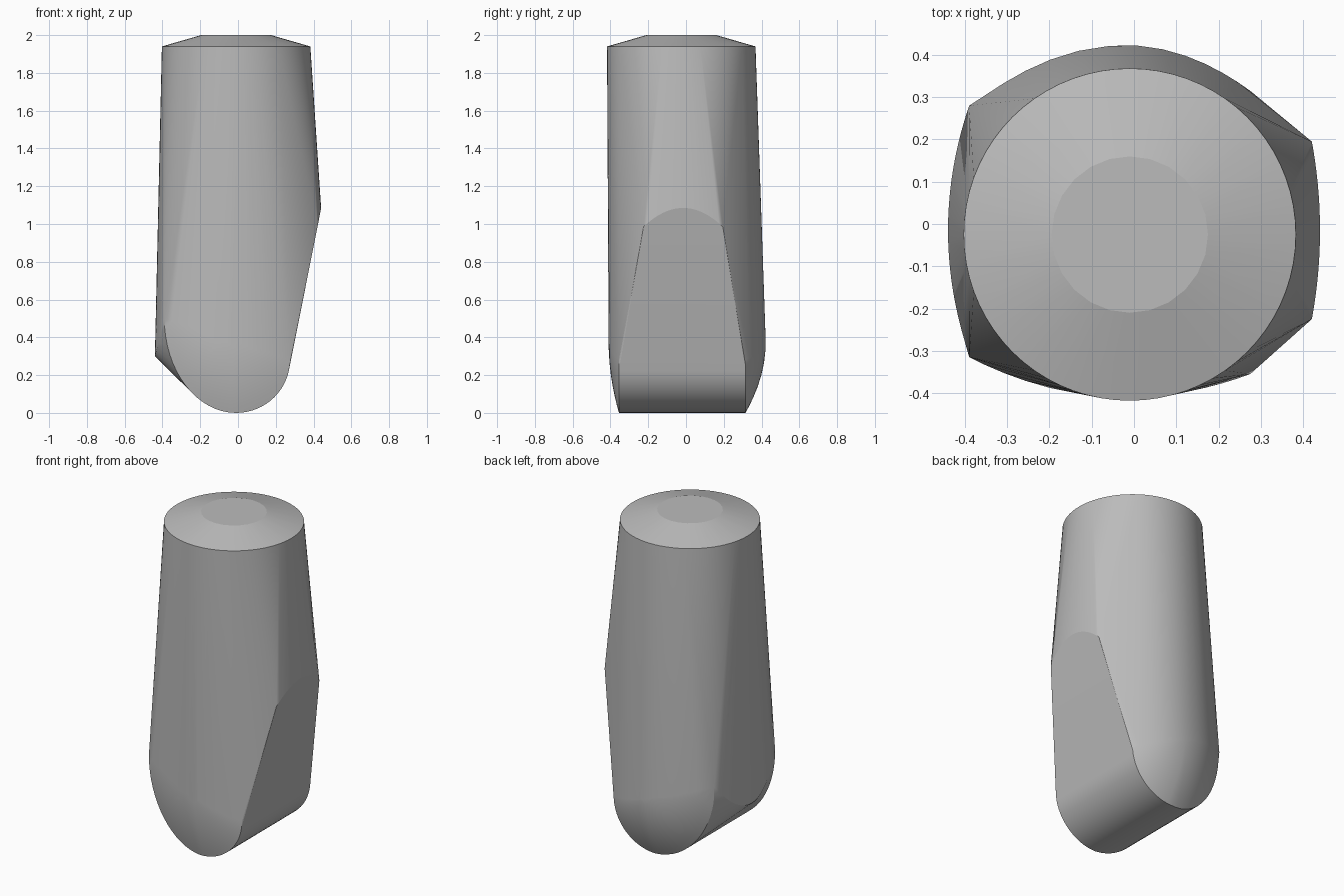
import bpy
import bmesh
from math import sin, cos, pi, radians

cube = bpy.data.objects.get("Cube")
if cube:
    bpy.data.objects.remove(cube, do_unlink=True)

CX, CY = -0.01, -0.025
points = []


def ring(radius, z, count):
    for i in range(count):
        a = 2 * pi * i / count
        points.append((CX + radius * cos(a), CY + radius * sin(a), z))


def keel(a):
    """Rounded lower outline; a runs from the left end (pi) to the right end (2 pi)."""
    if cos(a) < 0:
        return CX + 0.38 * cos(a), 0.5 + 0.5 * sin(a)
    return CX + 0.285 * cos(a), 0.28 + 0.28 * sin(a)


# Shallow tapered cap
ring(0.185, 2.0, 24)
ring(0.393, 1.94, 72)

# Rounded lower end: nested keel outlines that bulge out at the front and back
STEPS = 32
for scale in (1.0, 0.9, 0.78, 0.64, 0.48, 0.3, 0.1):
    bulge = 1 - scale ** 2
    for i in range(STEPS + 1):
        a = pi + pi * i / STEPS
        x, z = keel(a)
        half = 0.335 + 0.04 * min(0, cos(a))
        x = -0.02 + scale * (x + 0.02)
        z = 0.38 + scale * (z - 0.38)
        points.append((x, -0.02 - half - bulge * (0.39 - half), z))
        points.append((x, -0.02 + half + bulge * (0.443 - half), z))

# Curved ridges: low on one side, and at the head of the slanted flat on the other
for i in range(21):
    t = i / 10 - 1
    points.append((-0.44 + 0.05 * t * t, -0.015 + 0.295 * t, 0.3 + 0.2 * t * t))
    z = 1.085 - 0.1 * t * t
    points.append((0.277 + 0.193 * (z - 0.24), -0.015 + 0.21 * t, z))

# Stretch a convex skin over the outlines
bm = bmesh.new()
for p in points:
    bm.verts.new(p)
bmesh.ops.convex_hull(bm, input=bm.verts[:])
bmesh.ops.delete(bm, geom=[v for v in bm.verts if not v.link_faces], context='VERTS')
bmesh.ops.dissolve_limit(bm, angle_limit=radians(0.3), verts=bm.verts[:], edges=bm.edges[:])
bmesh.ops.recalc_face_normals(bm, faces=bm.faces[:])
mesh = bpy.data.meshes.new("tapered_peg")
bm.to_mesh(mesh)
bm.free()

peg = bpy.data.objects.new("tapered_peg", mesh)
bpy.context.collection.objects.link(peg)

# Plain grey
grey = bpy.data.materials.new("plain grey")
grey.use_nodes = True
colour = (0.5, 0.5, 0.5, 1)
grey.diffuse_color = colour
grey.node_tree.nodes["Principled BSDF"].inputs["Base Color"].default_value = colour
mesh.materials.append(grey)

# Soft sides with crisp creases
bpy.ops.object.select_all(action='DESELECT')
peg.select_set(True)
bpy.context.view_layer.objects.active = peg
bpy.ops.object.shade_smooth_by_angle(angle=radians(13))
